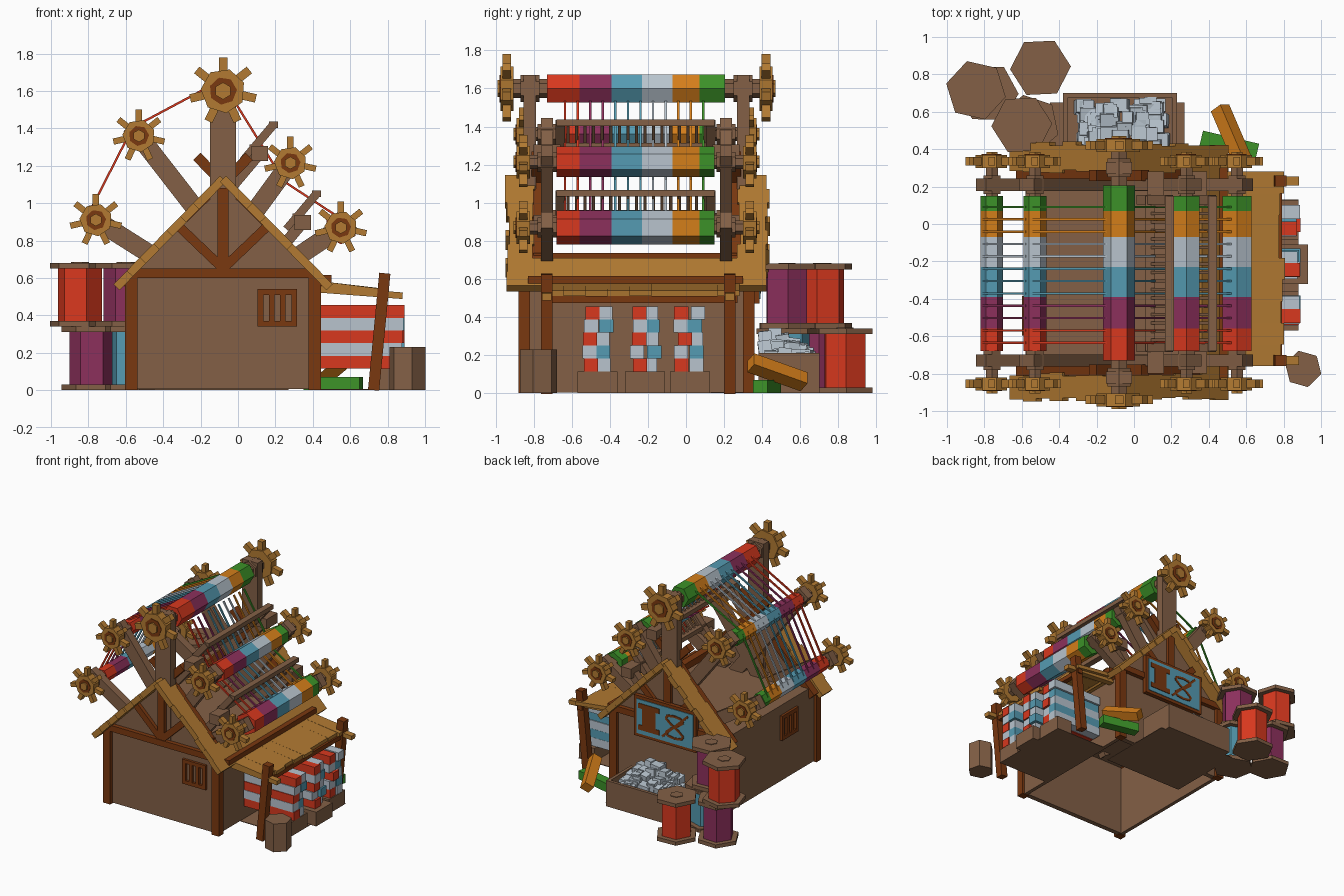
import bpy, bmesh, math, random
from mathutils import Vector, Matrix

random.seed(4)
old = bpy.data.objects.get("Cube")
if old:
    bpy.data.objects.remove(old, do_unlink=True)


def make_material(name, hex_code):
    srgb = [int(hex_code[i:i + 2], 16) / 255 for i in (0, 2, 4)]
    color = [((c + 0.055) / 1.055) ** 2.4 for c in srgb] + [1]
    mat = bpy.data.materials.new(name)
    mat.use_nodes = True
    mat.diffuse_color = color
    mat.node_tree.nodes["Principled BSDF"].inputs["Base Color"].default_value = color
    return mat


palette = dict(brown="836046", timber="7a3810", tan="b27a32", red="d8381e", purple="8c305c",
               blue="559bb2", white="b8c4ce", orange="d47e1a", green="3c9128")
MATS = {name: make_material(name, code) for name, code in palette.items()}
STRIPES = ["red", "purple", "blue", "white", "orange", "green"]
EDGES = [-0.56, -0.39, -0.23, -0.07, 0.07]
MID_Y = -0.26


def finish(name, bm, mat, matrix=None):
    if matrix:
        bmesh.ops.transform(bm, matrix=matrix, verts=bm.verts)
    bmesh.ops.recalc_face_normals(bm, faces=bm.faces)
    mesh = bpy.data.meshes.new(name)
    bm.to_mesh(mesh)
    bm.free()
    mesh.materials.append(MATS[mat])
    ob = bpy.data.objects.new(name, mesh)
    bpy.context.collection.objects.link(ob)


def frame(a, b):
    """Matrix at the middle of a-b with local z along it and local y near world y."""
    a, b = Vector(a), Vector(b)
    z = (b - a).normalized()
    side = Vector((0, 1, 0)) if abs(z.y) < 0.9 else Vector((0, 0, 1))
    x = side.cross(z).normalized()
    y = z.cross(x)
    return Matrix.Translation((a + b) / 2) @ Matrix((x, y, z)).transposed().to_4x4(), (b - a).length


def beam(name, a, b, width, depth, mat):
    matrix, length = frame(a, b)
    bm = bmesh.new()
    bmesh.ops.create_cube(bm, size=1)
    finish(name, bm, mat, matrix @ Matrix.Diagonal((width, depth, length, 1)))


def box(name, x0, x1, y0, y1, z0, z1, mat):
    cx, cy = (x0 + x1) / 2, (y0 + y1) / 2
    beam(name, (cx, cy, z0), (cx, cy, z1), x1 - x0, y1 - y0, mat)


def prism(name, a, b, radius, mat, sides=6, turn=0.0):
    matrix, length = frame(a, b)
    bm = bmesh.new()
    bmesh.ops.create_cone(bm, cap_ends=True, segments=sides, radius1=radius, radius2=radius, depth=length)
    finish(name, bm, mat, matrix @ Matrix.Rotation(turn, 4, 'Z'))


def extrude_profile(name, points, y0, y1, mat):
    bm = bmesh.new()
    face = bm.faces.new([bm.verts.new((x, y0, z)) for x, z in points])
    new = bmesh.ops.extrude_face_region(bm, geom=[face])["geom"]
    bmesh.ops.translate(bm, vec=(0, y1 - y0, 0), verts=[v for v in new if isinstance(v, bmesh.types.BMVert)])
    finish(name, bm, mat)


# House walls with open underside, loom deck, gables and corner posts
FRONT, BACK, LEFT, RIGHT, PEAK = -0.85, 0.33, -0.58, 0.42, -0.08
for x in (LEFT, RIGHT - 0.03):
    box("side_wall", x, x + 0.03, FRONT, BACK, 0.005, 0.62, "brown")
box("loom_deck", LEFT, RIGHT, FRONT, BACK, 0.59, 0.62, "brown")
gable = [(LEFT, 0.005), (RIGHT, 0.005), (RIGHT, 0.6), (PEAK, 1.09), (LEFT, 0.6)]
for y in (FRONT, BACK - 0.04):
    extrude_profile("gable_wall", gable, y, y + 0.04, "brown")
for x in (LEFT + 0.01, RIGHT - 0.01):
    for y in (FRONT, BACK):
        box("corner_post", x - 0.033, x + 0.033, y - 0.03, y + 0.03, 0, 0.62, "timber")
for y in (FRONT - 0.01, BACK + 0.01):
    box("gable_sill", LEFT, RIGHT, y - 0.025, y + 0.025, 0.6, 0.65, "timber")
    box("king_post", PEAK - 0.03, PEAK + 0.03, y - 0.02, y + 0.02, 0.65, 1.08, "timber")
    for s in (-1, 1):
        beam("gable_brace", (PEAK, y, 0.65), (PEAK + s * 0.23, y, 0.87), 0.05, 0.04, "timber")
for y in (FRONT + 0.07, BACK - 0.07):
    for s in (-1, 1):
        beam("rafter", (PEAK + s * 0.53, y, 0.56), (PEAK - s * 0.14, y, 1.25), 0.055, 0.06, "timber")
box("purlin", 0.27, 0.33, -0.8, 0.27, 0.68, 0.735, "timber")
box("eave_beam", 0.44, 0.5, -0.83, 0.3, 0.575, 0.615, "timber")

# Roof planks run along y; only the gable ends and right eave are covered
PLANKS = 8
for s in (-1, 1):
    for i in range(PLANKS):
        a, b = [(PEAK + s * 0.57 * t / PLANKS, 1.13 - 0.58 * t / PLANKS) for t in (i, i + 1)]
        whole = s == 1 and i >= PLANKS - 2
        spans = [(-0.94, 0.43)] if whole else [(-0.94, -0.8), (0.28, 0.43)]
        for y0, y1 in spans:
            y0, y1 = y0 - random.uniform(-0.015, 0.012), y1 + random.uniform(-0.015, 0.012)
            y = (y0 + y1) / 2
            beam("roof_plank", (a[0], y, a[1]), (b[0], y, b[1]), 0.045, y1 - y0, "tan")


# Barred windows
def bars(center, across):
    c, u = Vector(center), Vector(across)
    up = Vector((0, 0, 0.085))
    for t in (-0.09, -0.03, 0.03, 0.09):
        p = c + u * t
        beam("window_bar", p - up, p + up, 0.03, 0.03, "timber")
    for e in (-up, up):
        beam("window_rail", c + e - u * 0.105, c + e + u * 0.105, 0.03, 0.03, "timber")


bars((0.21, FRONT - 0.005, 0.44), (1, 0, 0))
bars((LEFT - 0.005, -0.49, 0.44), (0, 1, 0))

# Hanging sign with a painted spool and thread on the back gable
box("sign_frame", -0.36, 0.2, 0.35, 0.385, 0.47, 0.8, "timber")
box("sign_panel", -0.335, 0.175, 0.38, 0.39, 0.495, 0.775, "blue")
box("sign_spool", 0.0, 0.12, 0.385, 0.395, 0.55, 0.72, "timber")
for z in (0.53, 0.705):
    box("sign_spool_rim", -0.035, 0.155, 0.385, 0.395, z, z + 0.04, "timber")
loop = [(-0.17 + 0.08 * math.sin(2 * t), 0.39, 0.63 + 0.09 * math.cos(t)) for t in [i * math.tau / 14 for i in range(15)]]
for a, b in zip(loop, loop[1:]):
    beam("sign_thread", a, b, 0.018, 0.009, "timber")
beam("sign_needle", (-0.06, 0.39, 0.53), (-0.29, 0.39, 0.75), 0.018, 0.009, "timber")


# Loom rollers with arms, axle, striped cloth and toothed wheels
def wheel(x, y, z, out, hub, tip):
    prism("wheel_hub", (x, y - 0.035, z), (x, y + 0.035, z), hub, "tan", 7, 0.3)
    for i in range(7):
        ang = math.pi / 2 + i * math.tau / 7
        d = Vector((math.cos(ang), 0, math.sin(ang)))
        c = Vector((x, y, z))
        beam("wheel_tooth", c + d * hub * 0.7, c + d * tip, hub * 0.38, 0.045, "tan")
    face = y + out * 0.035
    prism("wheel_inlay", (x, face, z), (x, face + out * 0.004, z), hub * 0.62, "timber", 7, 0.3)
    prism("wheel_cap", (x, face, z), (x, face + out * 0.015, z), hub * 0.38, "tan", 6)


def roller(x, z, radius, start, end, turn, arm_y, arm_w, wheel_y, hub, tip, foot):
    prism("axle", (x, MID_Y - wheel_y, z), (x, MID_Y + wheel_y, z), hub * 0.42, "brown")
    for color, y0, y1 in zip(STRIPES, [start] + EDGES, EDGES + [end]):
        prism("cloth_stripe", (x, y0, z), (x, y1, z), radius, color, 6, turn)
    for s in (-1, 1):
        top = Vector((x, MID_Y + s * arm_y, z))
        base = Vector((foot, MID_Y + s * arm_y, 0.6))
        top += (top - base).normalized() * 0.07
        beam("loom_arm", base, top, arm_w, 0.065, "brown")
        prism("axle_collar", (x, MID_Y + s * (arm_y - 0.05), z), (x, MID_Y + s * (arm_y + 0.05), z), hub * 0.6, "brown")
        wheel(x, MID_Y + s * wheel_y, z, s, hub, tip)


TOP, UPPER_LEFT, LOWER_LEFT = (-0.08, 1.6), (-0.53, 1.36), (-0.76, 0.91)
UPPER_RIGHT, LOWER_RIGHT = (0.28, 1.215), (0.55, 0.87)
SIDEWAYS, UPRIGHT = math.pi / 2, 0
roller(*TOP, 0.086, -0.73, 0.205, SIDEWAYS, 0.56, 0.14, 0.68, 0.12, 0.18, PEAK)
for spot, radius, turn, foot in ((UPPER_LEFT, 0.062, SIDEWAYS, 0.06), (LOWER_LEFT, 0.06, SIDEWAYS, -0.27),
                                 (UPPER_RIGHT, 0.08, UPRIGHT, -0.17), (LOWER_RIGHT, 0.09, UPRIGHT, 0.15)):
    roller(*spot, radius, -0.68, 0.15, turn, 0.47, 0.1, 0.595, 0.088, 0.14, foot)


# Warp threads take the colour of the stripe they start from
def threads(a, b, offset=0.0):
    a, b = Vector((a[0], 0, a[1])), Vector((b[0], 0, b[1]))
    d = (b - a).normalized()
    shift = Vector((-d.z, 0, d.x)) * offset
    for i in range(12):
        y = MID_Y - 0.375 + i * 0.066
        move = shift + Vector((0, y, 0))
        beam("warp_thread", a + move, b + move, 0.012, 0.012, STRIPES[sum(y > e for e in EDGES)])


threads(LOWER_LEFT, UPPER_LEFT, 0.05)
threads(UPPER_LEFT, TOP, 0.055)
threads((-0.01, 1.53), (0.22, 1.16))
threads((0.24, 1.12), (0.53, 0.93))

# Slotted heddle frames on the right slope
for x, z in ((0.19, 1.42), (0.42, 1.05)):
    up, low = Vector((x, 0, z)), Vector((x - 0.16, 0, z - 0.19))
    mid = up.lerp(low, 0.65)
    for y in (-0.66, 0.13):
        beam("heddle_post", low + Vector((0, y, 0)), up + Vector((0, y, 0)), 0.045, 0.05, "brown")
    for p in (up, mid):
        beam("heddle_rail", p + Vector((0, -0.68, 0)), p + Vector((0, 0.15, 0)), 0.05, 0.035, "brown")
    for i in range(17):
        y = Vector((0, -0.62 + i * 0.045, 0))
        beam("heddle_reed", mid + y, up + y, 0.014, 0.016, "brown")
    for y in (-0.73, 0.21):
        p = mid + Vector((0.03, y, -0.03))
        beam("heddle_bracket", p - Vector((0, 0.07, 0)), p + Vector((0, 0.07, 0)), 0.09, 0.08, "brown")
        beam("heddle_leg", p, p - Vector((0.16, 0, 0.19)), 0.06, 0.06, "brown")

# Lean-to with leaning posts
for i in range(9):
    y = -0.702 + i * 0.1155
    end = 0.79 + random.uniform(-0.02, 0.02)
    beam("awning_plank", (0.42, y, 0.57), (end, y, 0.525), 0.03, 0.1155, "tan")
for y in (-0.73, 0.23):
    beam("awning_post", (0.725, y, 0), (0.785, y, 0.625), 0.06, 0.06, "timber")
    beam("awning_beam", (0.42, y, 0.54), (0.88, y, 0.505), 0.035, 0.05, "tan")
box("awning_crossbeam", 0.75, 0.79, -0.76, 0.27, 0.475, 0.51, "timber")

# Folded cloth stacks, each on a low crate, over thin ground boards
box("lean_to_floor", 0.42, 0.88, -0.57, 0.13, 0, 0.005, "brown")
for k, y in enumerate((-0.465, -0.215, 0.02)):
    reach = 0.93 if k == 1 else 0.88
    box("stack_crate", 0.74, reach, y - 0.105, y + 0.105, 0, 0.115, "brown")
    for row in range(5):
        z = 0.115 + row * 0.068
        pair = ("white", "blue") if row % 2 else ("red", "white")
        for side, color in zip((-1, 1), pair):
            jog = random.uniform(-0.012, 0.012)
            y0 = y + side * 0.037 + jog
            box("folded_cloth", 0.43, 0.88 + jog, y0 - 0.037, y0 + 0.037, z, z + 0.068, color)
prism("barrel", (0.905, -0.775, 0), (0.905, -0.775, 0.23), 0.1, "brown", 6, 0.25)

# Wool crate behind the house, heaped higher against the wall
box("crate_floor", -0.45, 0.27, 0, 0.65, 0, 0.005, "brown")
box("crate_base", -0.38, 0.23, 0.38, 0.7, 0, 0.12, "brown")
for y in (0.38, 0.675):
    box("crate_long_side", -0.38, 0.23, y, y + 0.025, 0.1, 0.21, "brown")
for x in (-0.38, 0.205):
    box("crate_short_side", x, x + 0.025, 0.38, 0.7, 0.1, 0.21, "brown")
for i in range(90):
    u, v = random.uniform(-1, 1), random.uniform(0, 1)
    height = 0.15 + 0.16 * (1 - 0.7 * v) * (1 - u * u) + random.uniform(-0.02, 0.02)
    c = Vector((-0.06 + u * 0.22, 0.41 + v * 0.23, height))
    tilt = Vector((random.uniform(-0.2, 0.2), random.uniform(-0.2, 0.2), 1)) * 0.035
    beam("wool_tuft", c - tilt, c + tilt, random.uniform(0.05, 0.085), 0.07, "white")


# Thread spools
def spool(x, y, z, color, turn):
    for h in (z, z + 0.31):
        prism("spool_rim", (x, y, h), (x, y, h + 0.03), 0.163, "brown", 6, turn)
    prism("spool_thread", (x, y, z + 0.03), (x, y, z + 0.31), 0.12, color, 6, turn)
    prism("spool_core", (x, y, z + 0.33), (x, y, z + 0.345), 0.05, "brown", 6, turn)


spool(-0.78, 0.7, 0, "purple", 0.5)
spool(-0.845, 0.715, 0.34, "red", 0.3)
spool(-0.56, 0.53, 0, "blue", 0.2)
spool(-0.6, 0.53, 0.34, "purple", 0.57)
spool(-0.5, 0.835, 0, "red", 0.57)

# Loose cloth rolls by the back corner
beam("green_roll", (0.36, 0.46, 0.035), (0.66, 0.39, 0.035), 0.07, 0.08, "green")
beam("orange_roll", (0.58, 0.34, 0.16), (0.46, 0.62, 0.06), 0.075, 0.075, "orange")
